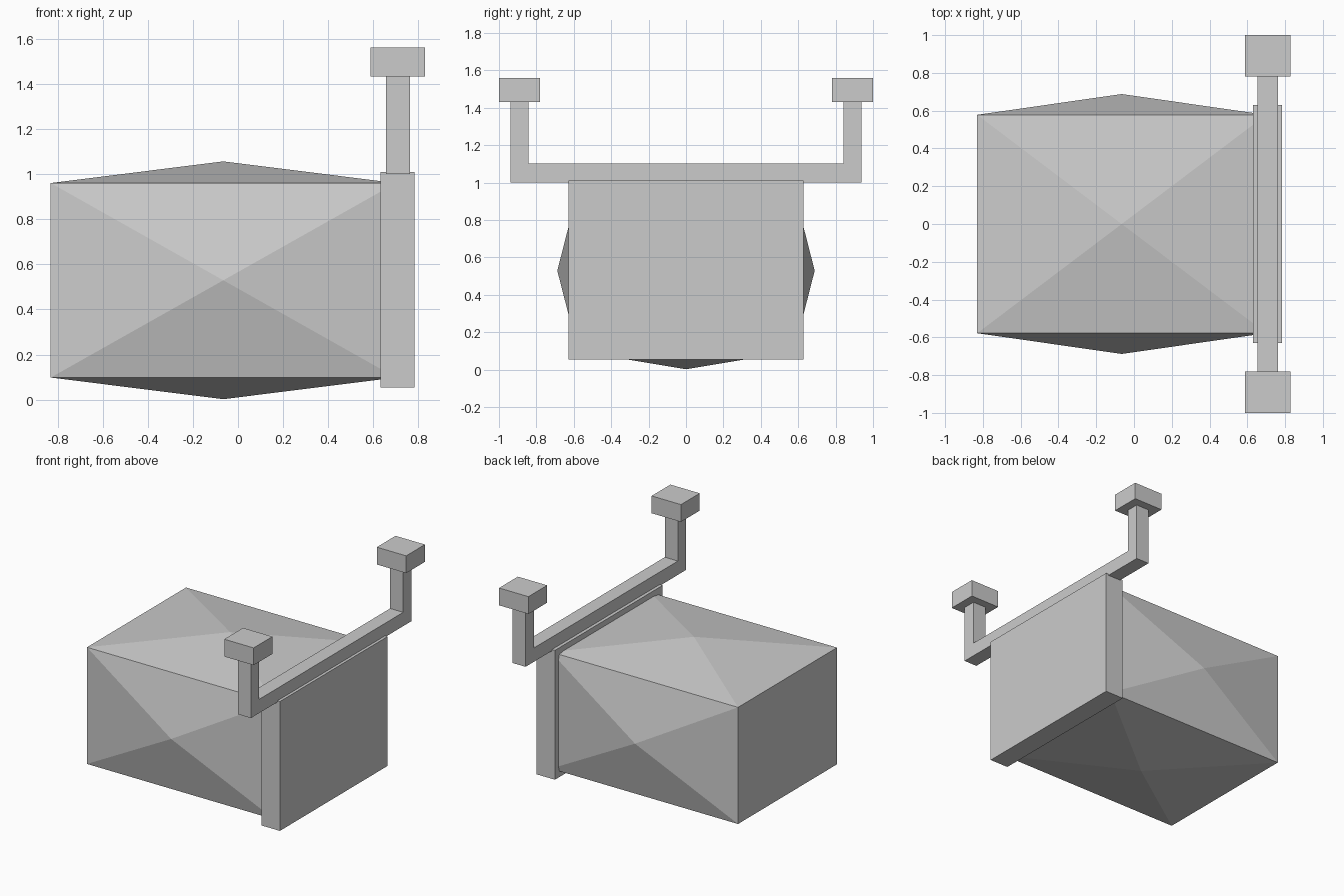
import bpy, bmesh
from mathutils import Vector

if "Cube" in bpy.data.objects:
    bpy.data.objects.remove(bpy.data.objects["Cube"])


def finish(name, bm):
    bmesh.ops.recalc_face_normals(bm, faces=bm.faces[:])
    mesh = bpy.data.meshes.new(name)
    bm.to_mesh(mesh)
    bm.free()
    obj = bpy.data.objects.new(name, mesh)
    bpy.context.collection.objects.link(obj)
    return obj


def box_bm(lo, hi):
    bm = bmesh.new()
    bmesh.ops.create_cube(bm, size=1)
    lo, hi = Vector(lo), Vector(hi)
    bmesh.ops.scale(bm, vec=hi - lo, verts=bm.verts)
    bmesh.ops.translate(bm, vec=(lo + hi) / 2, verts=bm.verts)
    return bm


# Main body: box whose four long sides rise to a shallow central point
bm = box_bm((-0.83, -0.578, 0.098), (0.70, 0.578, 0.96))
bm.normal_update()
for face in [f for f in bm.faces if abs(f.normal.x) < 0.5]:
    rise = 0.11 if abs(face.normal.y) > 0.5 else 0.096
    peak = face.calc_center_median() + face.normal * rise
    poked = bmesh.ops.poke(bm, faces=[face])
    poked["verts"][0].co = peak
finish("body", bm)

# Flat end plate
finish("end_plate", box_bm((0.631, -0.629, 0.054), (0.783, 0.629, 1.01)))

# U-shaped bracket: profile in the YZ plane, extruded along x
half = [(0.938, 1.0), (0.938, 1.435), (0.841, 1.435), (0.841, 1.102)]
profile = half + [(-y, z) for y, z in reversed(half)]
bm = bmesh.new()
face = bm.faces.new([bm.verts.new((0.655, y, z)) for y, z in profile])
extruded = bmesh.ops.extrude_face_region(bm, geom=[face], use_keep_orig=True)
bmesh.ops.translate(bm, vec=(0.107, 0, 0),
                    verts=[v for v in extruded["geom"] if isinstance(v, bmesh.types.BMVert)])
finish("bracket", bm)

# Blocks on the bracket tips, mirrored across y
block = finish("tip_blocks", box_bm((0.588, 0.781, 1.432), (0.828, 1.0, 1.56)))
mirror = block.modifiers.new("mirror", 'MIRROR')
mirror.use_axis = (False, True, False)
